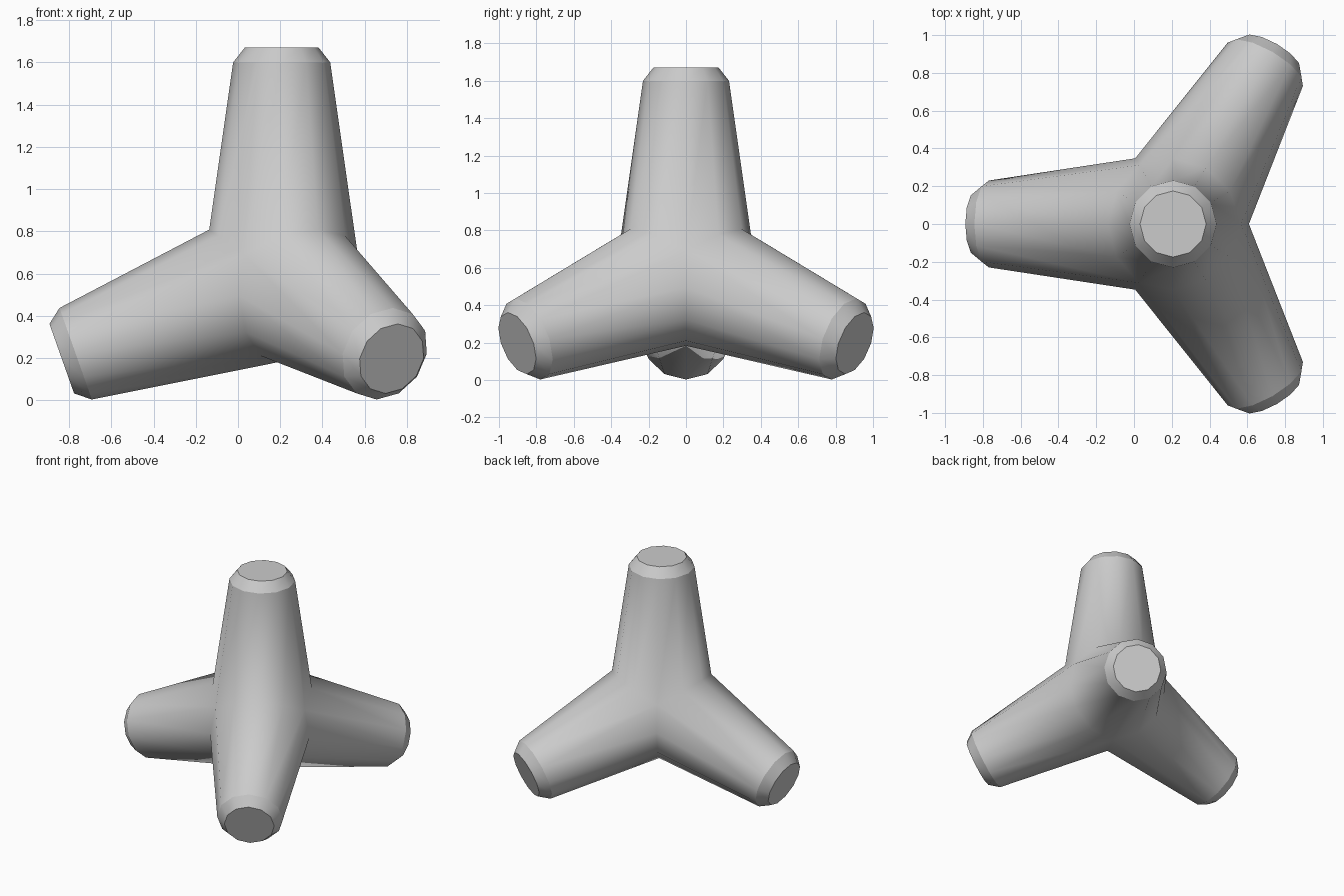
import bpy, bmesh, math
from mathutils import Vector

cube = bpy.data.objects.get("Cube")
if cube:
    bpy.data.objects.remove(cube, do_unlink=True)

SIDES = 12
CENTER = Vector((0.207, 0, 0.565))
ROOT_RADIUS, TAPER = 0.378, 0.143      # leg radius at the centre, loss per unit length
SHOULDER, LENGTH, CAP_RADIUS = 1.035, 1.105, 0.175

# Four tetrahedral leg directions: one up, three spread below
low, out = -1 / 3, math.sqrt(8) / 3
dirs = [Vector((0, 0, 1))]
for deg in (180, 60, -60):
    a = math.radians(deg)
    dirs.append(Vector((out * math.cos(a), out * math.sin(a), low)))

concrete = bpy.data.materials.new("concrete grey")
concrete.use_nodes = True
colour = (0.6, 0.6, 0.6, 1)
concrete.diffuse_color = colour
bsdf = concrete.node_tree.nodes["Principled BSDF"]
bsdf.inputs["Base Color"].default_value = colour
bsdf.inputs["Roughness"].default_value = 0.8

bm = bmesh.new()


def add_leg(u, others):
    """Tapered leg, mitred against its neighbours, with a chamfered flat end."""
    e1 = (others[0] - u * others[0].dot(u)).normalized()
    e2 = u.cross(e1)
    rings = [[], [], []]
    for i in range(SIDES):
        a = math.tau * i / SIDES
        w = e1 * math.cos(a) + e2 * math.sin(a)
        # Distance where this edge line meets the nearest mitre plane
        s = max(w.dot(v) for v in others)
        root = ROOT_RADIUS * s / (4 / 3 + TAPER * s)
        for ring, d, r in ((rings[0], root, ROOT_RADIUS - TAPER * root),
                           (rings[1], SHOULDER, ROOT_RADIUS - TAPER * SHOULDER),
                           (rings[2], LENGTH, CAP_RADIUS)):
            ring.append(bm.verts.new(CENTER + u * d + w * r))
    for lower, upper in zip(rings, rings[1:]):
        for i in range(SIDES):
            j = (i + 1) % SIDES
            bm.faces.new((lower[i], lower[j], upper[j], upper[i]))
    bm.faces.new(rings[2])
    # Crisp chamfer edges
    for ring in rings[1:]:
        for i in range(SIDES):
            bm.edges.get((ring[i], ring[(i + 1) % SIDES])).smooth = False


for u in dirs:
    add_leg(u, [v for v in dirs if v is not u])

# Weld the mitred joints into one smooth body
bmesh.ops.remove_doubles(bm, verts=bm.verts, dist=0.001)
bmesh.ops.recalc_face_normals(bm, faces=bm.faces)
for f in bm.faces:
    f.smooth = True

mesh = bpy.data.meshes.new("four_legged_block")
bm.to_mesh(mesh)
bm.free()
mesh.materials.append(concrete)
block = bpy.data.objects.new("four_legged_block", mesh)
bpy.context.collection.objects.link(block)
